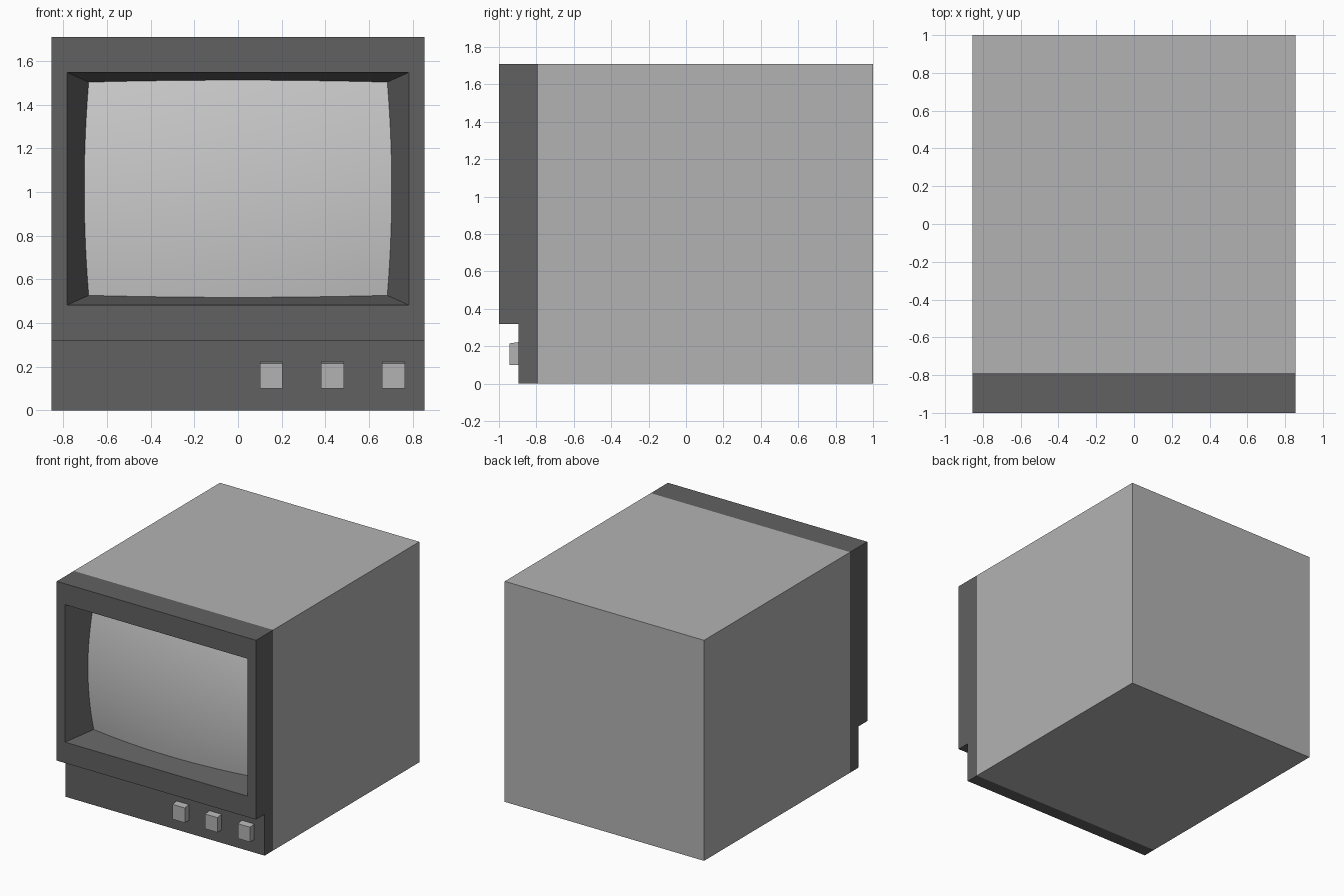
import bpy, bmesh

if "Cube" in bpy.data.objects:
    bpy.data.objects.remove(bpy.data.objects["Cube"])

W, H = 0.855, 1.71          # half width, height
SEAM, CZ = -0.79, 1.015     # body/bezel seam, screen centre height


def grey(name, v):
    m = bpy.data.materials.new(name)
    m.diffuse_color = (v, v, v, 1)
    m.use_nodes = True
    m.node_tree.nodes["Principled BSDF"].inputs["Base Color"].default_value = m.diffuse_color
    return m


case_grey = grey("case_grey", 0.45)
dark_grey = grey("dark_grey", 0.12)


def finish(name, bm, mat=None):
    me = bpy.data.meshes.new(name)
    bm.to_mesh(me)
    bm.free()
    ob = bpy.data.objects.new(name, me)
    bpy.context.collection.objects.link(ob)
    if mat:
        me.materials.append(mat)
    return ob


def prism(profile, x0, x1):
    """Extrude a (y, z) profile along x into a closed solid."""
    bm = bmesh.new()
    face = bm.faces.new([bm.verts.new((x0, y, z)) for y, z in profile])
    ext = bmesh.ops.extrude_face_region(bm, geom=[face], use_keep_orig=True)
    verts = [g for g in ext["geom"] if isinstance(g, bmesh.types.BMVert)]
    bmesh.ops.translate(bm, vec=(x1 - x0, 0, 0), verts=verts)
    bmesh.ops.recalc_face_normals(bm, faces=bm.faces[:])
    return bm


def faces_at(bm, y):
    return [f for f in bm.faces if all(abs(v.co.y - y) < 1e-4 for v in f.verts)]


# Main case, open where it meets the bezel
bm = prism([(SEAM, 0), (1, 0), (1, H), (SEAM, H)], -W, W)
bmesh.ops.delete(bm, geom=faces_at(bm, SEAM), context='FACES_ONLY')
finish("case", bm, case_grey)

# Bezel with a stepped-back control panel and a tapered screen recess
bm = prism([(SEAM, 0), (SEAM, H), (-1, H), (-1, 0.32), (-0.895, 0.32), (-0.895, 0)], -W, W)
bmesh.ops.delete(bm, geom=faces_at(bm, SEAM), context='FACES_ONLY')
front = faces_at(bm, -1)[0]
for hw, hh, y in ((0.783, 0.533, -1), (0.684, 0.4885, SEAM)):
    mid = front.calc_center_median()
    bmesh.ops.inset_region(bm, faces=[front], thickness=0.03)
    for v in front.verts:
        v.co = (hw if v.co.x > mid.x else -hw, y, CZ + (hh if v.co.z > mid.z else -hh))
bmesh.ops.delete(bm, geom=[front], context='FACES_ONLY')
finish("bezel", bm, dark_grey)

# Bulging screen whose edges follow the recess walls
bm = bmesh.new()
bmesh.ops.create_grid(bm, x_segments=24, y_segments=24, size=1)
for v in bm.verts:
    a, b = 1 - v.co.x ** 2, 1 - v.co.y ** 2
    v.co = (v.co.x * (0.684 + 0.0203 * b), SEAM - 0.043 * (a + b),
            CZ + v.co.y * (0.4885 + 0.0091 * a))
for f in bm.faces:
    f.smooth = True
bm.normal_update()
if sum(f.normal.y for f in bm.faces) > 0:
    bmesh.ops.reverse_faces(bm, faces=bm.faces[:])
finish("screen", bm)

# Control buttons with slightly sloped tops
for i in range(3):
    x = 0.1 + 0.28 * i
    bm = prism([(-0.895, 0.1), (-0.895, 0.222), (-0.945, 0.215), (-0.945, 0.1)], x, x + 0.105)
    finish(f"button_{i + 1}", bm, case_grey)
